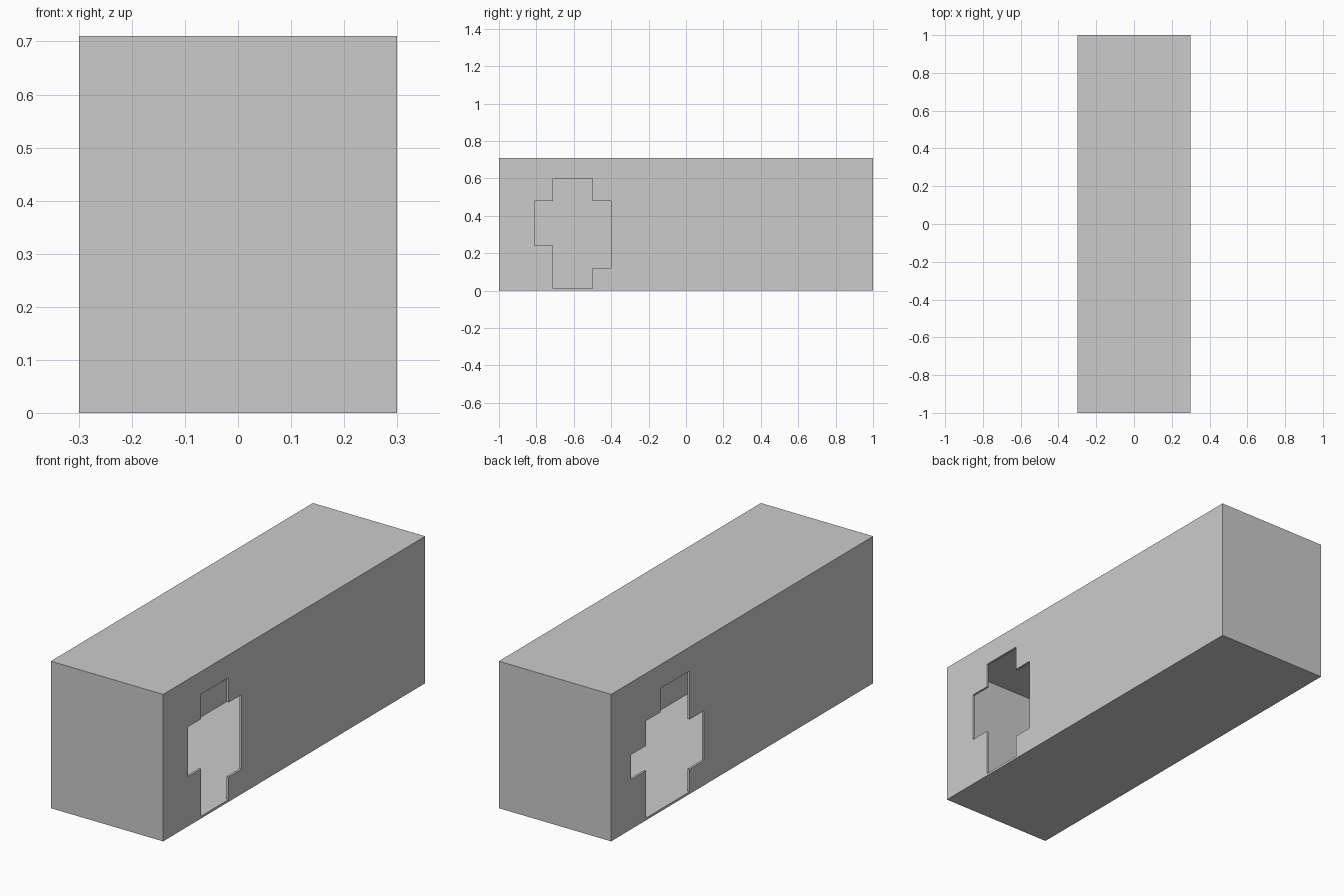
import bpy, bmesh
from mathutils import Vector

if "Cube" in bpy.data.objects:
    bpy.data.objects.remove(bpy.data.objects["Cube"])

HX, HY, H = 0.3, 1.0, 0.71   # half width, half length, height
T, TY = 0.011, 0.04          # side/floor/roof wall, end wall


def box(name, lo, hi):
    bm = bmesh.new()
    bmesh.ops.create_cube(bm, size=1)
    lo, hi = Vector(lo), Vector(hi)
    for v in bm.verts:
        v.co = Vector([(lo[i] + hi[i]) / 2 + v.co[i] * (hi[i] - lo[i]) for i in range(3)])
    return finish(name, bm)


def prism(name, outline, x0, x1):
    # extrude a y-z outline along x
    bm = bmesh.new()
    face = bm.faces.new([bm.verts.new((x0, y, z)) for y, z in outline])
    ext = bmesh.ops.extrude_face_region(bm, geom=[face])["geom"]
    for v in ext:
        if isinstance(v, bmesh.types.BMVert):
            v.co.x = x1
    bmesh.ops.recalc_face_normals(bm, faces=bm.faces[:])
    return finish(name, bm)


def finish(name, bm):
    me = bpy.data.meshes.new(name)
    bm.to_mesh(me)
    bm.free()
    ob = bpy.data.objects.new(name, me)
    bpy.context.collection.objects.link(ob)
    return ob


# Hollow box with thin walls
shell = box("hollow_box", (-HX, -HY, 0), (HX, HY, H))
cavity = box("cavity_cutter", (-HX + T, -HY + TY, T), (HX - T, HY - TY, H - T))

# Stepped opening in the right wall
right = prism("right_opening_cutter", [
    (-0.71, T), (-0.50, T), (-0.50, 0.12), (-0.40, 0.12), (-0.40, 0.48),
    (-0.50, 0.48), (-0.50, 0.60), (-0.71, 0.60), (-0.71, 0.48),
    (-0.81, 0.48), (-0.81, 0.24), (-0.71, 0.24)], HX - 0.05, HX + 0.1)

# Stepped opening in the left wall
left = prism("left_opening_cutter", [
    (0.735, T), (0.735, 0.24), (0.85, 0.24), (0.85, 0.36), (0.735, 0.36),
    (0.735, 0.48), (0.625, 0.48), (0.625, 0.595), (0.40, 0.595), (0.40, 0.36),
    (0.29, 0.36), (0.29, 0.12), (0.40, 0.12), (0.40, T)], -HX - 0.1, -HX + 0.05)

# Cut the cavity and both openings
for cutter in (cavity, right, left):
    mod = shell.modifiers.new(cutter.name, "BOOLEAN")
    mod.operation = "DIFFERENCE"
    mod.solver = "EXACT"
    mod.object = cutter
    cutter.hide_render = True
    cutter.display_type = "WIRE"
